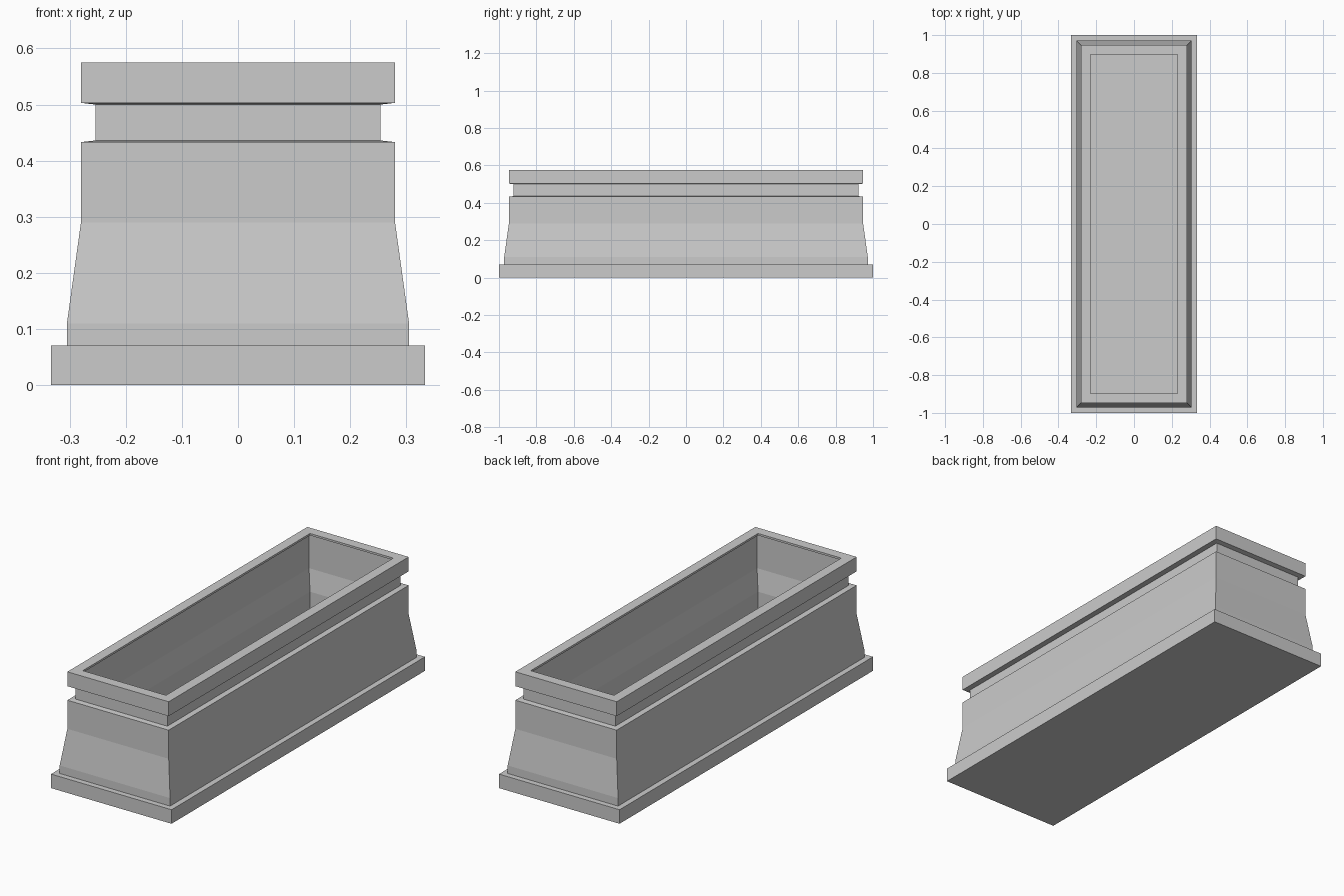
import bpy
import bmesh

cube = bpy.data.objects.get("Cube")
if cube:
    bpy.data.objects.remove(cube, do_unlink=True)

HALF_X, HALF_Y = 0.333, 1.0

# Single stone colour
stone = bpy.data.materials.new("grey stone")
stone.use_nodes = True
colour = (0.6, 0.6, 0.6, 1)
stone.diffuse_color = colour
stone.node_tree.nodes["Principled BSDF"].inputs["Base Color"].default_value = colour


def rectangular_sweep(name, profile):
    """Sweep (inset, height) points round the rectangular plan, capping both ends."""
    bm = bmesh.new()
    rings = []
    for inset, z in profile:
        x, y = HALF_X - inset, HALF_Y - inset
        rings.append([bm.verts.new((sx * x, sy * y, z))
                      for sx, sy in ((-1, -1), (1, -1), (1, 1), (-1, 1))])
    for low, high in zip(rings, rings[1:]):
        for i in range(4):
            j = (i + 1) % 4
            bm.faces.new((low[i], low[j], high[j], high[i]))
    bm.faces.new(reversed(rings[0]))
    bm.faces.new(rings[-1])
    bmesh.ops.recalc_face_normals(bm, faces=bm.faces[:])
    mesh = bpy.data.meshes.new(name)
    bm.to_mesh(mesh)
    bm.free()
    mesh.materials.append(stone)
    obj = bpy.data.objects.new(name, mesh)
    bpy.context.collection.objects.link(obj)
    return obj


# Outside: plinth, flared body, recessed neck, rim
outside = [
    (0, 0), (0, 0.07),
    (0.028, 0.07), (0.028, 0.11),
    (0.053, 0.29), (0.053, 0.433),
    (0.079, 0.436), (0.079, 0.5),
    (0.053, 0.503), (0.053, 0.575),
]
# Inside: thin lip, hollow, sloped wall, floor
inside = [
    (0.103, 0.575), (0.103, 0.565),
    (0.085, 0.563), (0.085, 0.39),
    (0.103, 0.284), (0.103, 0.1),
]
rectangular_sweep("planter_trough", outside + inside)
